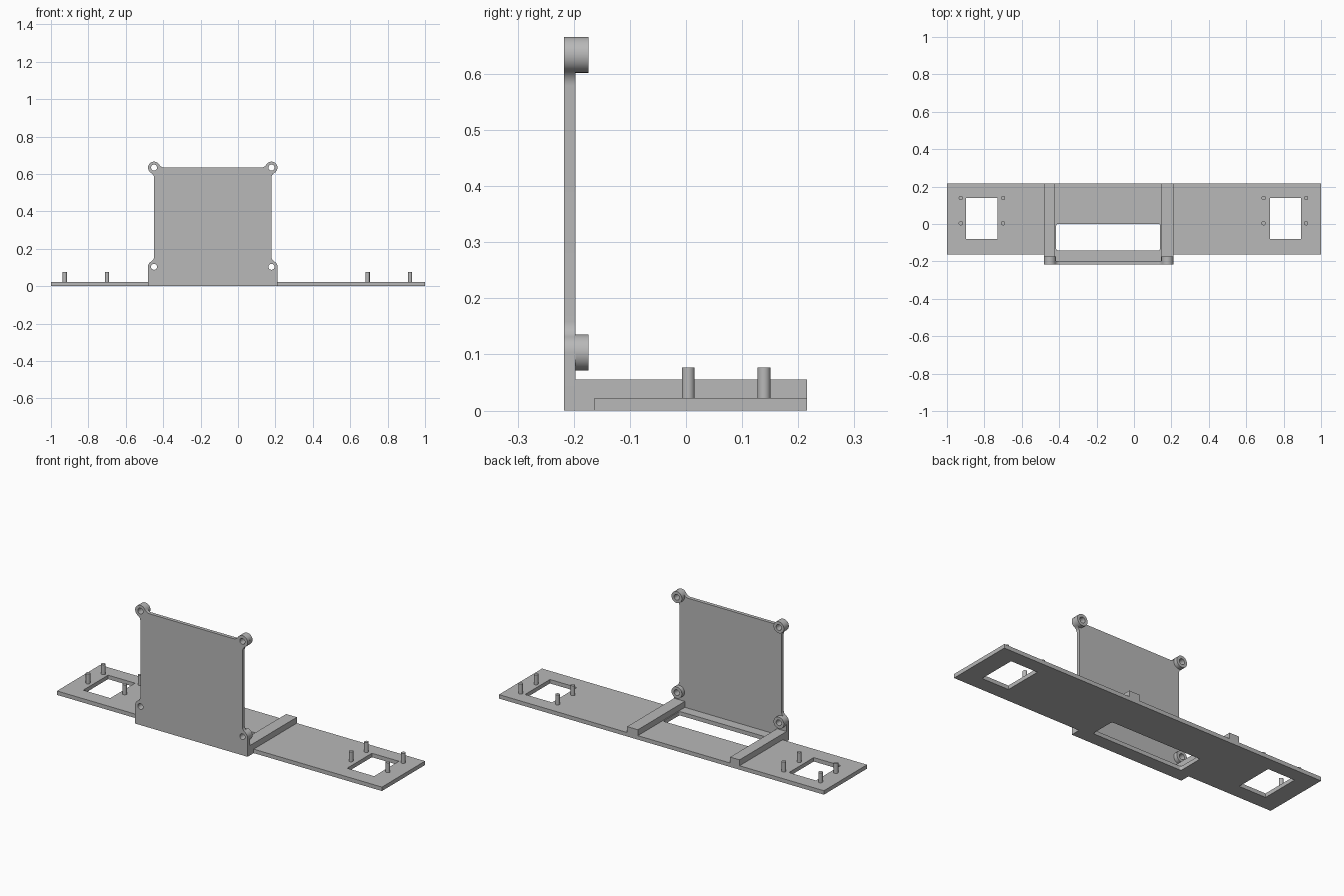
import bpy, bmesh
from math import radians, degrees, atan2, cos, sin
from mathutils import Matrix

default = bpy.data.objects.get("Cube")
if default:
    bpy.data.objects.remove(default, do_unlink=True)

grey = bpy.data.materials.new("plain grey")
grey.use_nodes = True
grey.diffuse_color = (0.48, 0.48, 0.48, 1)
grey.node_tree.nodes["Principled BSDF"].inputs["Base Color"].default_value = (0.48, 0.48, 0.48, 1)


def finish(name, mesh):
    mesh.name = name
    mesh.materials.clear()
    mesh.materials.append(grey)
    obj = bpy.data.objects.new(name, mesh)
    bpy.context.collection.objects.link(obj)
    bpy.ops.object.select_all(action='DESELECT')
    obj.select_set(True)
    bpy.context.view_layer.objects.active = obj
    bpy.ops.object.shade_smooth_by_angle(angle=radians(30))
    return obj


def sheet(name, outlines, low, high, upright=False):
    """Extrude an outline with holes along z, or along y when upright."""
    curve = bpy.data.curves.new(name, 'CURVE')
    curve.dimensions = '2D'
    curve.fill_mode = 'BOTH'
    curve.extrude = (high - low) / 2
    for points in outlines:
        spline = curve.splines.new('POLY')
        spline.points.add(len(points) - 1)
        for p, (u, v) in zip(spline.points, points):
            p.co = (u, v, 0, 1)
        spline.use_cyclic_u = True
    temp = bpy.data.objects.new("temp", curve)
    bpy.context.collection.objects.link(temp)
    bpy.context.view_layer.update()
    mesh = bpy.data.meshes.new_from_object(
        temp.evaluated_get(bpy.context.evaluated_depsgraph_get()))
    bpy.data.objects.remove(temp, do_unlink=True)
    mid = (low + high) / 2
    if upright:
        mesh.transform(Matrix.Translation((0, mid, 0)) @ Matrix.Rotation(radians(90), 4, 'X'))
    else:
        mesh.transform(Matrix.Translation((0, 0, mid)))
    bm = bmesh.new()
    bm.from_mesh(mesh)
    bmesh.ops.remove_doubles(bm, verts=bm.verts, dist=1e-5)
    bmesh.ops.recalc_face_normals(bm, faces=bm.faces)
    bm.to_mesh(mesh)
    bm.free()
    return finish(name, mesh)


def arc(cx, cy, r, start, end, n=8):
    angles = [radians(start + (end - start) * i / n) for i in range(n + 1)]
    return [(cx + r * cos(a), cy + r * sin(a)) for a in angles]


def circle(cx, cy, r, n=32):
    return arc(cx, cy, r, 0, 360, n)[:-1]


def rect(x0, x1, y0, y1):
    return [(x0, y0), (x1, y0), (x1, y1), (x0, y1)]


def rounded(x0, x1, y0, y1, r):
    return (arc(x0 + r, y0 + r, r, 180, 270) + arc(x1 - r, y0 + r, r, 270, 360)
            + arc(x1 - r, y1 - r, r, 0, 90) + arc(x0 + r, y1 - r, r, 90, 180))


CX = -0.135                        # middle of the upright bracket
HALF, BOSS, HOLE = 0.314, 0.032, 0.016
LOW, TOP = 0.1035, 0.634           # screw boss heights
FRONT, REAR, BACK = -0.217, -0.197, 0.216
EDGE = HALF + BOSS
FLOOR = 0.022

# Base strip with the bracket floor and three openings
sheet("base_plate", [
    [(-1, -0.163), (CX - EDGE, -0.163), (CX - EDGE, REAR), (CX + EDGE, REAR),
     (CX + EDGE, -0.163), (1, -0.163), (1, BACK), (-1, BACK)],
    rect(-0.897, -0.731, -0.079, 0.139),
    rect(0.727, 0.893, -0.079, 0.139),
    rounded(-0.416, 0.14, -0.142, 0.001, 0.012)], 0, FLOOR)

# Upright panel with filleted screw lugs, one half then mirrored
reach = 0.055
fil = (reach ** 2 - BOSS ** 2) / (2 * BOSS)
a = degrees(atan2(reach, fil))
half = [(EDGE, 0)]
half += arc(HALF, LOW, BOSS, 0, a)
half += arc(HALF + fil, LOW + reach, fil, 180 + a, 180)[1:]
half += arc(HALF + fil, TOP - reach, fil, 180, 180 - a)
half += arc(HALF, TOP, BOSS, -a, 90 + a, 24)[1:]
half += arc(HALF - reach, TOP + fil, fil, a - 90, -90)[1:]
panel = [(CX + u, v) for u, v in half] + [(CX - u, v) for u, v in reversed(half)]
centres = [(CX + s * HALF, z) for s in (-1, 1) for z in (LOW, TOP)]
sheet("upright_panel", [panel] + [circle(x, z, HOLE) for x, z in centres],
      FRONT, REAR, upright=True)

# Screw bosses standing off the rear of the panel
for i, (x, z) in enumerate(centres):
    sheet(f"screw_boss_{i + 1}", [circle(x, z, BOSS), circle(x, z, HOLE)],
          REAR, -0.174, upright=True)

# Stiffening ribs across the base
for side, x0, x1 in (("right", CX - EDGE, -0.423), ("left", 0.145, CX + EDGE)):
    sheet(f"{side}_rib", [rect(x0, x1, REAR, BACK)], FLOOR, 0.055)

# Locating pins around the two square openings
for i, x in enumerate((-0.926, -0.7, 0.693, 0.92)):
    for row, y in (("front", 0.004), ("back", 0.139)):
        sheet(f"{row}_pin_{i + 1}", [circle(x, y, 0.0115, 24)], FLOOR, 0.077)
